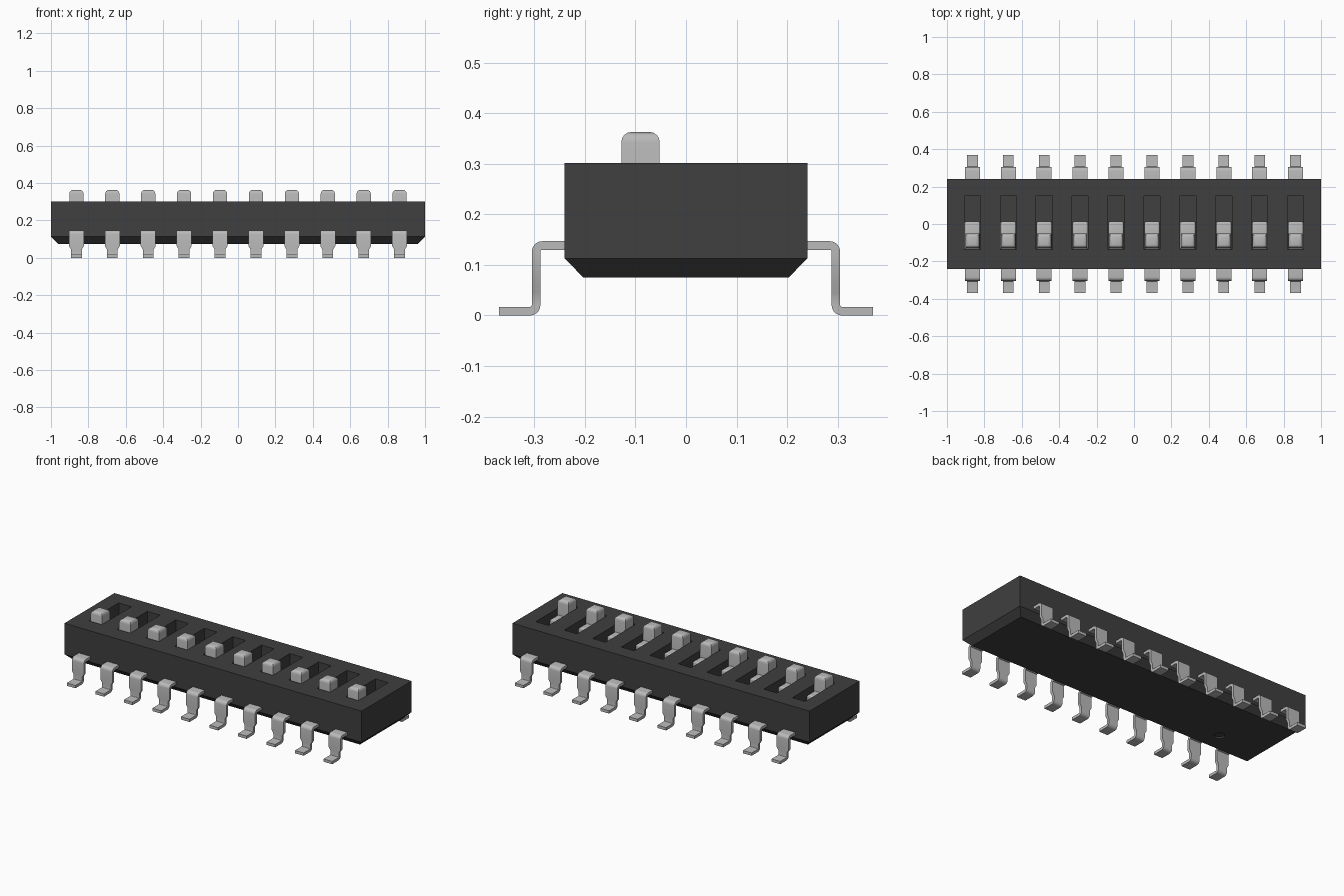
import bpy
import bmesh
from math import cos, sin, radians

if "Cube" in bpy.data.objects:
    bpy.data.objects.remove(bpy.data.objects["Cube"], do_unlink=True)

COUNT, PITCH = 10, 0.192
XS = [(i - (COUNT - 1) / 2) * PITCH for i in range(COUNT)]
LEVER_Y = -0.09


def make_material(name, value):
    mat = bpy.data.materials.new(name)
    mat.use_nodes = True
    color = (value, value, value, 1)
    mat.diffuse_color = color
    mat.node_tree.nodes["Principled BSDF"].inputs["Base Color"].default_value = color
    return mat


dark = make_material("dark plastic", 0.05)
light = make_material("light grey", 0.49)


def make_object(name, bm, mat, smooth=False):
    bmesh.ops.recalc_face_normals(bm, faces=bm.faces)
    mesh = bpy.data.meshes.new(name)
    bm.to_mesh(mesh)
    bm.free()
    mesh.materials.append(mat)
    obj = bpy.data.objects.new(name, mesh)
    bpy.context.collection.objects.link(obj)
    bpy.ops.object.select_all(action='DESELECT')
    obj.select_set(True)
    bpy.context.view_layer.objects.active = obj
    if smooth:
        bpy.ops.object.shade_smooth_by_angle(angle=radians(35))
    return obj


def add_box(bm, x, y, z, round_top=0):
    """Box from (min, max) ranges, optionally with rounded top edges."""
    verts = bmesh.ops.create_cube(bm, size=1)["verts"]
    for v in verts:
        v.co = [r[0] if c < 0 else r[1] for c, r in zip(v.co, (x, y, z))]
    if round_top:
        edges = {e for v in verts for e in v.link_edges
                 if all(w.co.z == max(u.co.z for u in verts) for w in e.verts)}
        bmesh.ops.bevel(bm, geom=list(edges), offset=round_top, segments=4,
                        profile=0.5, affect='EDGES')


# Housing with a tapered underside
bm = bmesh.new()
rings = []
for z, inset in ((0.075, 0.037), (0.113, 0), (0.302, 0)):
    w, d = 1 - inset, 0.24 - inset
    rings.append([bm.verts.new((sx * w, sy * d, z))
                  for sx, sy in ((-1, -1), (1, -1), (1, 1), (-1, 1))])
for low, high in zip(rings, rings[1:]):
    for i in range(4):
        j = (i + 1) % 4
        bm.faces.new((low[i], low[j], high[j], high[i]))
bm.faces.new(rings[0][::-1])
bm.faces.new(rings[-1])
housing = make_object("housing", bm, dark)

# Slots in the top and a small round dimple below
bm = bmesh.new()
for x in XS:
    add_box(bm, (x - 0.043, x + 0.043), (-0.137, 0.149), (0.215, 0.35))
ret = bmesh.ops.create_cone(bm, cap_ends=True, segments=24, radius1=0.03,
                            radius2=0.03, depth=0.03)
bmesh.ops.translate(bm, verts=ret["verts"], vec=(XS[1], LEVER_Y, 0.07))
cutter = make_object("slot_cutter", bm, dark)
cutter.hide_render = True
mod = housing.modifiers.new("slots", 'BOOLEAN')
mod.operation = 'DIFFERENCE'
mod.solver = 'EXACT'
mod.object = cutter
bpy.context.view_layer.objects.active = housing
bpy.ops.object.modifier_apply(modifier=mod.name)
bpy.data.objects.remove(cutter, do_unlink=True)


# Sliding levers: a low base in the slot and a raised knob
def build_lever(number, x):
    bm = bmesh.new()
    add_box(bm, (x - 0.041, x + 0.041), (-0.135, 0.013), (0.215, 0.268), 0.012)
    add_box(bm, (x - 0.038, x + 0.038), (LEVER_Y - 0.038, LEVER_Y + 0.038),
            (0.23, 0.363), 0.02)
    make_object(f"lever_{number}", bm, light, smooth=True)


# Gull-wing legs: paired outer and inner points swept along a bent strip
def leg_stations():
    r, thick = 0.004, 0.017
    R = r + thick
    wide, narrow = 0.04, 0.029
    top, face = 0.147, 0.305
    st = [(0.22, top, 0.22, top - thick, wide)]
    for a in range(90, -1, -18):
        c, s = cos(radians(a)), sin(radians(a))
        y, z = face - R, top - R
        st.append((y + R * c, z + R * s, y + r * c, z + r * s, wide))
    for z, w in ((0.063, wide), (0.045, narrow)):
        st.append((face, z, face - thick, z, w))
    for a in range(180, 271, 18):
        c, s = cos(radians(a)), sin(radians(a))
        y, z = face + r, R
        st.append((y + r * c, z + r * s, y + R * c, z + R * s, narrow))
    st.append((0.37, thick, 0.37, 0, narrow))
    return st


def build_leg(name, x, side):
    bm = bmesh.new()
    loops = [[bm.verts.new((x + sx * w, side * y, z))
              for sx, y, z in ((-1, ya, za), (1, ya, za), (1, yb, zb), (-1, yb, zb))]
             for ya, za, yb, zb, w in leg_stations()]
    for a, b in zip(loops, loops[1:]):
        for i in range(4):
            j = (i + 1) % 4
            bm.faces.new((a[i], a[j], b[j], b[i]))
    bm.faces.new(loops[0])
    bm.faces.new(loops[-1])
    make_object(name, bm, light, smooth=True)


for n, x in enumerate(XS, 1):
    build_lever(n, x)
    build_leg(f"front_leg_{n}", x, -1)
    build_leg(f"back_leg_{n}", x, 1)
